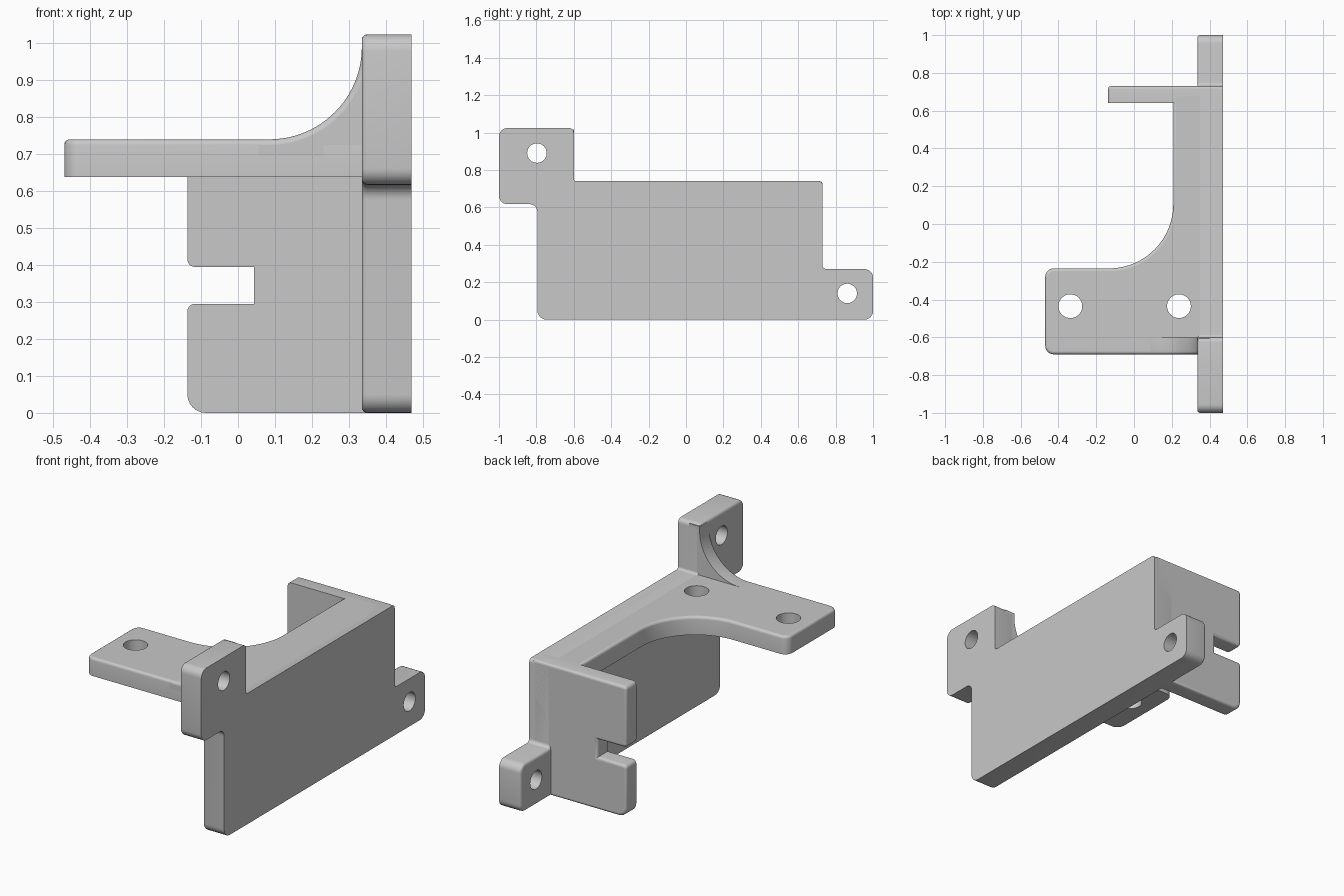
import bpy, bmesh, math
from mathutils import Vector

cube = bpy.data.objects.get("Cube")
if cube:
    bpy.data.objects.remove(cube, do_unlink=True)

gray = bpy.data.materials.new("light gray")
gray.use_nodes = True
gray.diffuse_color = (0.58, 0.58, 0.58, 1)
gray.node_tree.nodes["Principled BSDF"].inputs["Base Color"].default_value = gray.diffuse_color

# How profile coordinates (u, v) and depth w map to space for each extrusion axis
AXES = {
    "x": lambda p, w: (w, p[0], p[1]),
    "y": lambda p, w: (p[0], w, p[1]),
    "z": lambda p, w: (p[0], p[1], w),
}
SOFT = 0.015  # radius of the rounded rims


def rounded(corners):
    """Turn counter-clockwise (u, v, radius) corners into a filleted outline."""
    outline = []
    for i, (u, v, r) in enumerate(corners):
        p = Vector((u, v))
        if r == 0:
            outline.append(p)
            continue
        a = (Vector(corners[i - 1][:2]) - p).normalized()
        b = (Vector(corners[(i + 1) % len(corners)][:2]) - p).normalized()
        half = a.angle(b) / 2
        centre = p + (a + b).normalized() * r / math.sin(half)
        start = p + a * r / math.tan(half) - centre
        end = p + b * r / math.tan(half) - centre
        sweep = -start.angle_signed(end)
        steps = 24 if r > 0.1 else 6
        for k in range(steps + 1):
            c, s = math.cos(sweep * k / steps), math.sin(sweep * k / steps)
            outline.append(centre + Vector((c * start.x - s * start.y,
                                            s * start.x + c * start.y)))
    return outline


def inset(outline, d):
    """Move a counter-clockwise outline inward by d with mitred corners."""
    result = []
    for i, p in enumerate(outline):
        a = (p - outline[i - 1]).normalized()
        b = (outline[(i + 1) % len(outline)] - p).normalized()
        na, nb = Vector((-a.y, a.x)), Vector((-b.y, b.x))
        result.append(p + (na + nb) * d / (1 + na.dot(nb)))
    return result


def prism(name, axis, corners, sharp_end, soft_end, holes=()):
    """Extrude an outline from a sharp rim to a rounded rim, with round holes."""
    bm = bmesh.new()
    place = AXES[axis]
    side = math.copysign(SOFT, soft_end - sharp_end)

    def ring(points, w):
        return [bm.verts.new(place(p, w)) for p in points]

    def bridge(lower, upper):
        for i in range(len(lower)):
            bm.faces.new((lower[i - 1], lower[i], upper[i], upper[i - 1]))

    # Outer wall and its rounded rim
    outline = rounded(corners)
    rings = [ring(outline, sharp_end)]
    for k in range(5):
        t = math.pi / 2 * k / 4
        rings.append(ring(inset(outline, SOFT * (1 - math.cos(t))),
                          soft_end - side * (1 - math.sin(t))))
    for lower, upper in zip(rings, rings[1:]):
        bridge(lower, upper)
    rims = ([rings[0]], [rings[-1]])

    # Hole walls
    for u, v, r in holes:
        circle = [(u + r * math.cos(k * math.tau / 40), v + r * math.sin(k * math.tau / 40))
                  for k in range(40)]
        tube = ring(circle, sharp_end), ring(circle, soft_end)
        bridge(*tube)
        for loops, loop in zip(rims, tube):
            loops.append(loop)
    for f in bm.faces:
        f.smooth = True

    # Flat end caps
    for loops in rims:
        edges = [bm.edges.get((loop[i - 1], loop[i])) for loop in loops for i in range(len(loop))]
        bmesh.ops.triangle_fill(bm, edges=edges, use_beauty=True, normal=place((0, 0), 1))
    bmesh.ops.recalc_face_normals(bm, faces=bm.faces[:])
    for e in bm.edges:
        e.smooth = e.calc_face_angle(0) < math.radians(35)

    mesh = bpy.data.meshes.new(name)
    bm.to_mesh(mesh)
    bm.free()
    mesh.materials.append(gray)
    bpy.context.collection.objects.link(bpy.data.objects.new(name, mesh))


# Upright side plate with a raised front tab and a low rear foot
prism("side_plate", "x", [
    (-0.795, 0, 0.05), (1, 0, 0.045), (1, 0.27, 0.045), (0.73, 0.27, 0.02),
    (0.73, 0.74, 0.02), (-0.6, 0.74, 0.015), (-0.6, 1.024, 0.025),
    (-1, 1.024, 0.045), (-1, 0.617, 0.045), (-0.795, 0.617, 0.04),
], 0.47, 0.335, holes=[(-0.797, 0.89, 0.052), (0.862, 0.14, 0.052)])

# Horizontal flange with a swept inner corner
prism("flange", "z", [
    (-0.47, -0.69, 0.045), (0.45, -0.69, 0), (0.45, 0.69, 0), (0.208, 0.69, 0),
    (0.208, -0.235, 0.34), (-0.47, -0.235, 0.045),
], 0.638, 0.74, holes=[(-0.337, -0.435, 0.063), (0.238, -0.435, 0.063)])

# Rear wall with a slot in its free edge
prism("rear_wall", "y", [
    (-0.137, 0, 0.05), (0.45, 0, 0), (0.45, 0.74, 0), (-0.137, 0.74, 0.02),
    (-0.137, 0.395, 0.02), (0.043, 0.395, 0), (0.043, 0.295, 0), (-0.137, 0.295, 0.02),
], 0.64, 0.73)

# Curved gusset between the flange and the front tab
prism("gusset", "y", [
    (0.04, 0.68, 0), (0.4, 0.68, 0), (0.4, 1.015, 0), (0.335, 1.015, 0),
    (0.335, 0.74, 0.25), (0.04, 0.74, 0),
], -0.6, -0.69)
